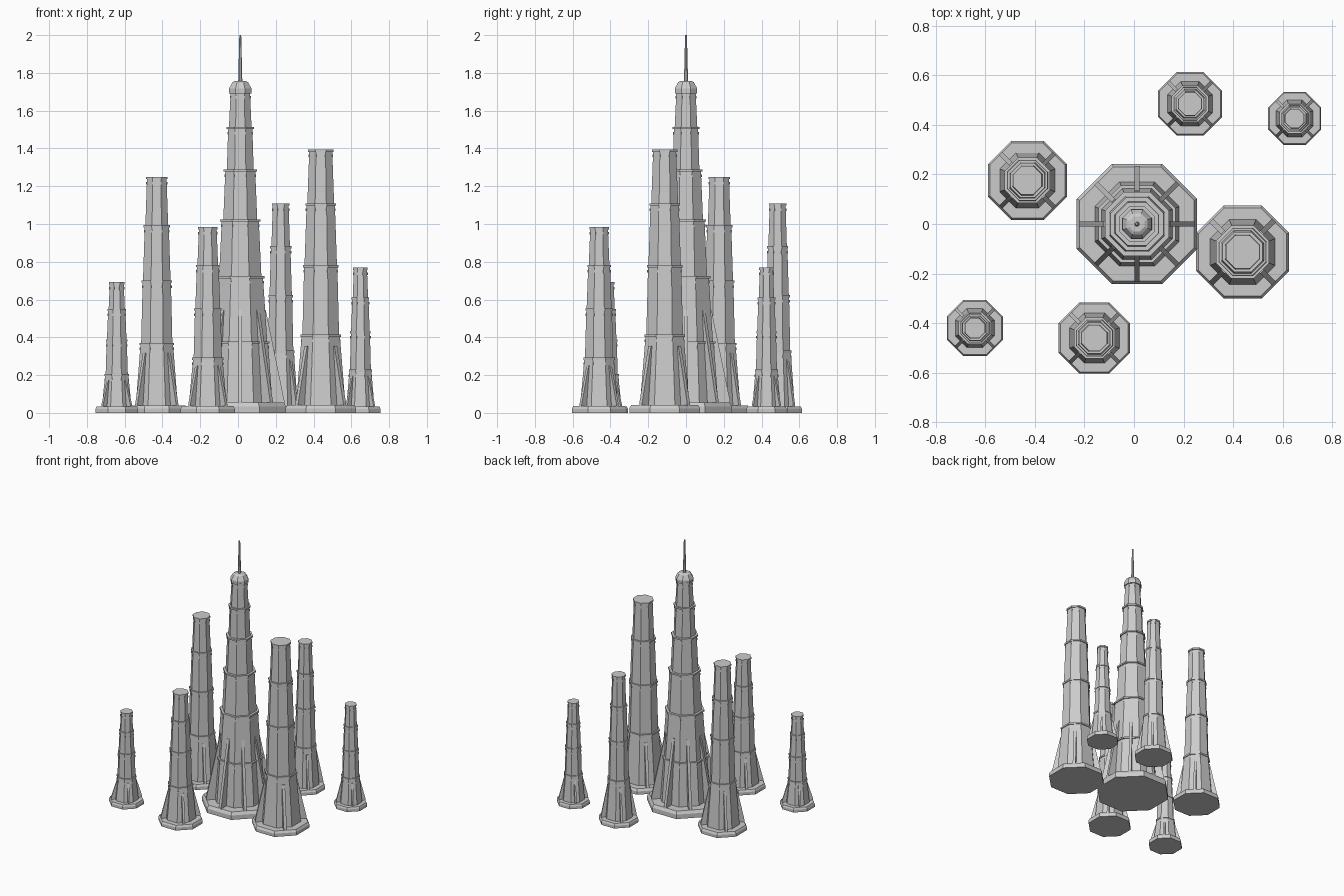
import bpy, bmesh
from math import pi, cos, sin

if "Cube" in bpy.data.objects:
    bpy.data.objects.remove(bpy.data.objects["Cube"])

def finish(bm, name):
    bmesh.ops.recalc_face_normals(bm, faces=bm.faces[:])
    me = bpy.data.meshes.new(name)
    bm.to_mesh(me)
    bm.free()
    ob = bpy.data.objects.new(name, me)
    bpy.context.collection.objects.link(ob)
    return ob

def lathe(bm, c, profile, n=8):
    """Closed n-sided solid; profile is (apothem, z), flats face the axes."""
    rings = []
    for a, z in profile:
        r = a / cos(pi / n)
        rings.append([bm.verts.new((c[0] + r * cos((2 * i + 1) * pi / n),
                                    c[1] + r * sin((2 * i + 1) * pi / n), z)) for i in range(n)])
    for lo, hi in zip(rings, rings[1:]):
        for i in range(n):
            j = (i + 1) % n
            bm.faces.new((lo[i], lo[j], hi[j], hi[i]))
    bm.faces.new(rings[0][::-1])
    bm.faces.new(rings[-1])

def slab(bm, c, ang, outline, t):
    """Thin radial plate; outline is (radius, z)."""
    u, v = (cos(ang), sin(ang)), (-sin(ang), cos(ang))
    sides = [[bm.verts.new((c[0] + r * u[0] + s * v[0], c[1] + r * u[1] + s * v[1], z))
              for r, z in outline] for s in (-t / 2, t / 2)]
    n = len(outline)
    bm.faces.new(sides[0])
    bm.faces.new(sides[1][::-1])
    for i in range(n):
        j = (i + 1) % n
        bm.faces.new((sides[0][i], sides[0][j], sides[1][j], sides[1][i]))

def tower(name, c, A, base_h, tiers, fins, fin_top, fin_t):
    """tiers: (bottom apothem, top apothem, top z)."""
    # bevelled plinth
    bm = bmesh.new()
    lathe(bm, c, [(A, 0), (A, base_h * .6), (A * .95, base_h)])
    finish(bm, name + "_plinth")
    # tapering tiers, ledge bands and small studs below each band
    body, bands, studs = bmesh.new(), bmesh.new(), bmesh.new()
    z0 = base_h * .5
    for a0, a1, z1 in tiers:
        lathe(body, c, [(a0, z0), (a1, z1)])
        b = a1 + .035 * A
        lathe(bands, c, [(b, z1 - .008), (b, z1 + .004)])
        for i in range(8):
            r = a1 / cos(pi / 8)
            slab(studs, c, (i + .5) * pi / 4,
                 [(r - .006, z1 - .035), (r + .004, z1 - .035), (r + .004, z1 - .022), (r - .006, z1 - .022)], .005)
        z0 = z1
    finish(body, name + "_tiers")
    finish(bands, name + "_bands")
    finish(studs, name + "_studs")
    # buttress fins
    bm = bmesh.new()
    a0, a1, z1 = tiers[0]
    for i in range(fins):
        ang = i * pi / 4 if fins == 8 else (i + .5) * pi / 2
        top_r = fin_top[0]
        slab(bm, c, ang, [(top_r - .03, base_h * .8), (A * .96, base_h * .8),
                          (A * .96, base_h + .01), (top_r, fin_top[1]), (top_r - .03, fin_top[1])], fin_t)
    finish(bm, name + "_buttresses")

# central tower
C = (.012, 0)
tower("central_tower", C, .243, .055,
      [(.172, .147, .375), (.143, .12, .72), (.112, .098, 1.02), (.09, .079, 1.285),
       (.071, .064, 1.51), (.06, .051, 1.70)], 8, (.135, .545), .02)
# crown and mast
bm = bmesh.new()
lathe(bm, C, [(.05, 1.69), (.059, 1.705), (.059, 1.718), (.042, 1.75), (.03, 1.757)])
finish(bm, "crown")
bm = bmesh.new()
lathe(bm, C, [(.011, 1.75), (.005, 2.0)], 8)
finish(bm, "mast")

# surrounding towers: centre x, y, plinth apothem, height
for name, x, y, A, H in [
        ("east_tower", .438, -.113, .187, 1.39), ("west_tower", -.43, .176, .159, 1.245),
        ("north_tower", .226, .485, .129, 1.105), ("south_tower", -.16, -.46, .144, .98),
        ("far_east_tower", .648, .426, .107, .765), ("far_west_tower", -.642, -.42, .113, .688)]:
    tiers = [(a * A, b * A, k * H) for a, b, k in
             [(.71, .54, .295), (.52, .47, .56), (.46, .40, .795), (.38, .325, 1)]]
    tower(name, (x, y), A, .022 + .1 * A, tiers, 4, (.6 * A, .255 * H), .11 * A)
